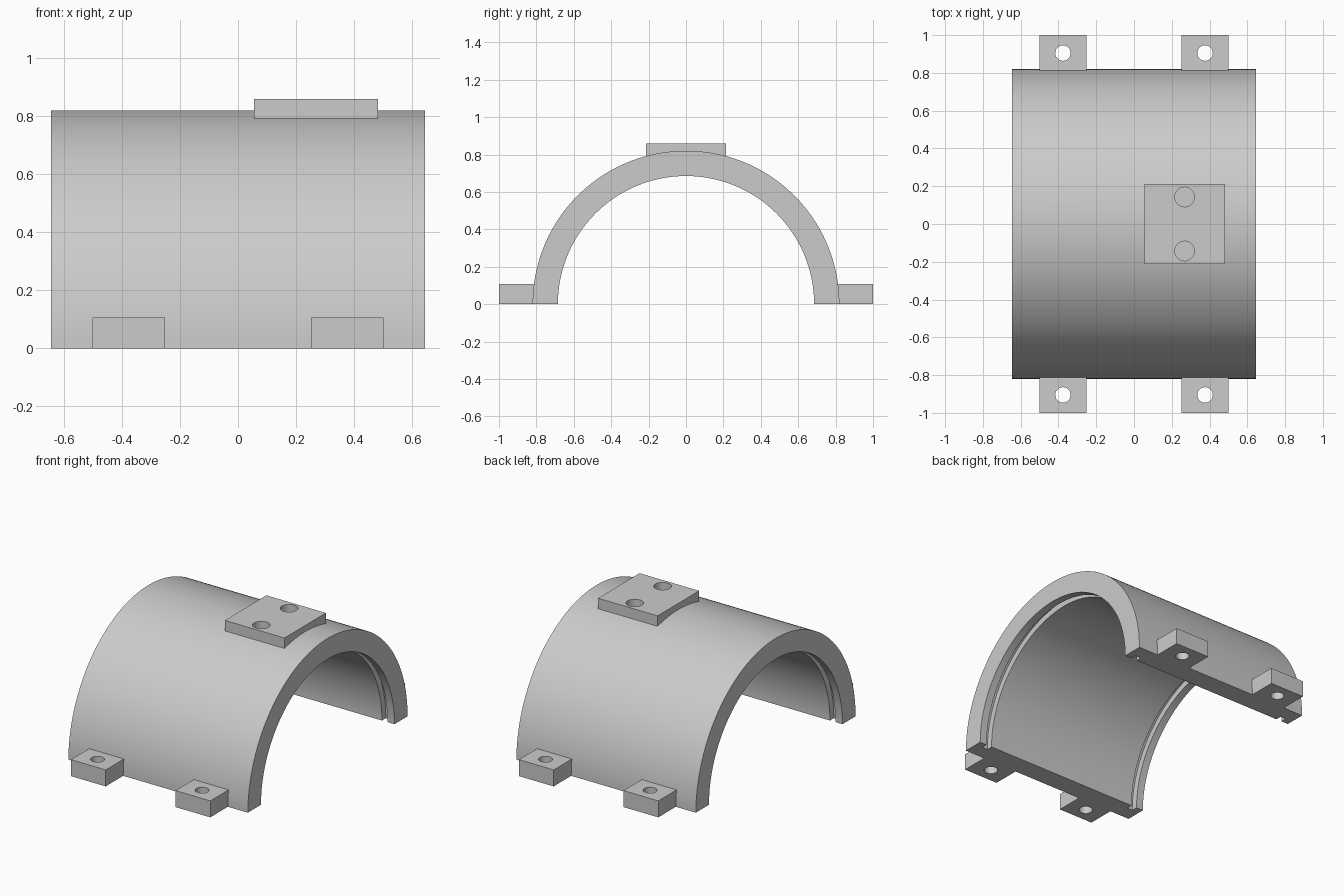
import bpy, bmesh, math
from mathutils import Matrix, Vector

cube = bpy.data.objects.get("Cube")
if cube:
    bpy.data.objects.remove(cube, do_unlink=True)

OUTER, INNER, GROOVE = 0.82, 0.685, 0.725
HALF = 0.645
STEPS = 96

grey = bpy.data.materials.new("plain_grey")
grey.use_nodes = True
colour = (0.6, 0.6, 0.6, 1)
grey.diffuse_color = colour
grey.node_tree.nodes["Principled BSDF"].inputs["Base Color"].default_value = colour


def make_object(name, bm):
    bmesh.ops.recalc_face_normals(bm, faces=bm.faces)
    mesh = bpy.data.meshes.new(name)
    bm.to_mesh(mesh)
    bm.free()
    mesh.materials.append(grey)
    obj = bpy.data.objects.new(name, mesh)
    bpy.context.collection.objects.link(obj)
    return obj


def box(name, low, high):
    low, high = Vector(low), Vector(high)
    bm = bmesh.new()
    place = Matrix.Translation((low + high) / 2) @ Matrix.Diagonal((high - low).to_4d())
    bmesh.ops.create_cube(bm, size=1, matrix=place)
    return make_object(name, bm)


def cylinder(name, centre, radius, depth, sides=48, along_x=False):
    bm = bmesh.new()
    turn = Matrix.Rotation(math.pi / 2 if along_x else 0, 4, 'Y')
    bmesh.ops.create_cone(bm, cap_ends=True, segments=sides, radius1=radius,
                          radius2=radius, depth=depth,
                          matrix=Matrix.Translation(centre) @ turn)
    obj = make_object(name, bm)
    obj.hide_render = True
    return obj


def cut(target, cutter):
    mod = target.modifiers.new("cut", 'BOOLEAN')
    mod.operation, mod.solver, mod.object = 'DIFFERENCE', 'EXACT', cutter
    bpy.context.view_layer.objects.active = target
    bpy.ops.object.modifier_apply(modifier=mod.name)


# Half-round shell: wall section with a seal groove near each end, swept half a turn
half_bore = [(0.555, INNER), (0.555, GROOVE), (0.595, GROOVE), (0.595, INNER), (HALF, INNER)]
bore = [(-x, r) for x, r in reversed(half_bore)] + half_bore
section = bore + [(HALF, OUTER), (-HALF, OUTER)]
bm = bmesh.new()
profile = bm.faces.new([bm.verts.new((x, r, 0)) for x, r in section])
end = bmesh.ops.spin(bm, geom=[profile] + profile.edges[:] + profile.verts[:],
                     axis=(1, 0, 0), cent=(0, 0, 0), angle=math.pi, steps=STEPS)
if not profile.is_valid or all(len(e.link_faces) == 1 for e in bm.edges if e.is_boundary):
    bmesh.ops.holes_fill(bm, edges=[e for e in bm.edges if e.is_boundary], sides=0)
shell = make_object("half_shell", bm)
parts = [shell]

# Solid drum that trims the attached parts to the shell's curve
drum = cylinder("trim_drum", (0, 0, 0), OUTER, 2, STEPS * 2, True)

# Bolt lugs at the foot of both sides, each with a through hole
for side, side_name in ((-1, "front"), (1, "back")):
    for end_sign, end_name in ((-1, "right"), (1, "left")):
        x = end_sign * 0.376
        y0, y1 = sorted((side * 0.75, side))
        lug = box(f"{side_name}_{end_name}_lug", (x - 0.125, y0, 0), (x + 0.125, y1, 0.107))
        cut(lug, drum)
        hole = cylinder("lug_hole", (x, side * 0.905, 0.05), 0.041, 0.5)
        cut(lug, hole)
        bpy.data.objects.remove(hole)
        parts.append(lug)

# Mounting pad on the crown with two blind holes
pad = box("mounting_pad", (0.055, -0.213, 0.7), (0.483, 0.213, 0.86))
cut(pad, drum)
for side in (-1, 1):
    hole = cylinder("pad_hole", (0.268, side * 0.143, 0.86), 0.052, 0.2)
    cut(pad, hole)
    cut(shell, hole)
    bpy.data.objects.remove(hole)
parts.append(pad)
bpy.data.objects.remove(drum)

# Smooth curved walls, crisp edges
bpy.ops.object.select_all(action='DESELECT')
for part in parts:
    part.select_set(True)
bpy.context.view_layer.objects.active = shell
bpy.ops.object.shade_smooth_by_angle(angle=math.radians(30))
